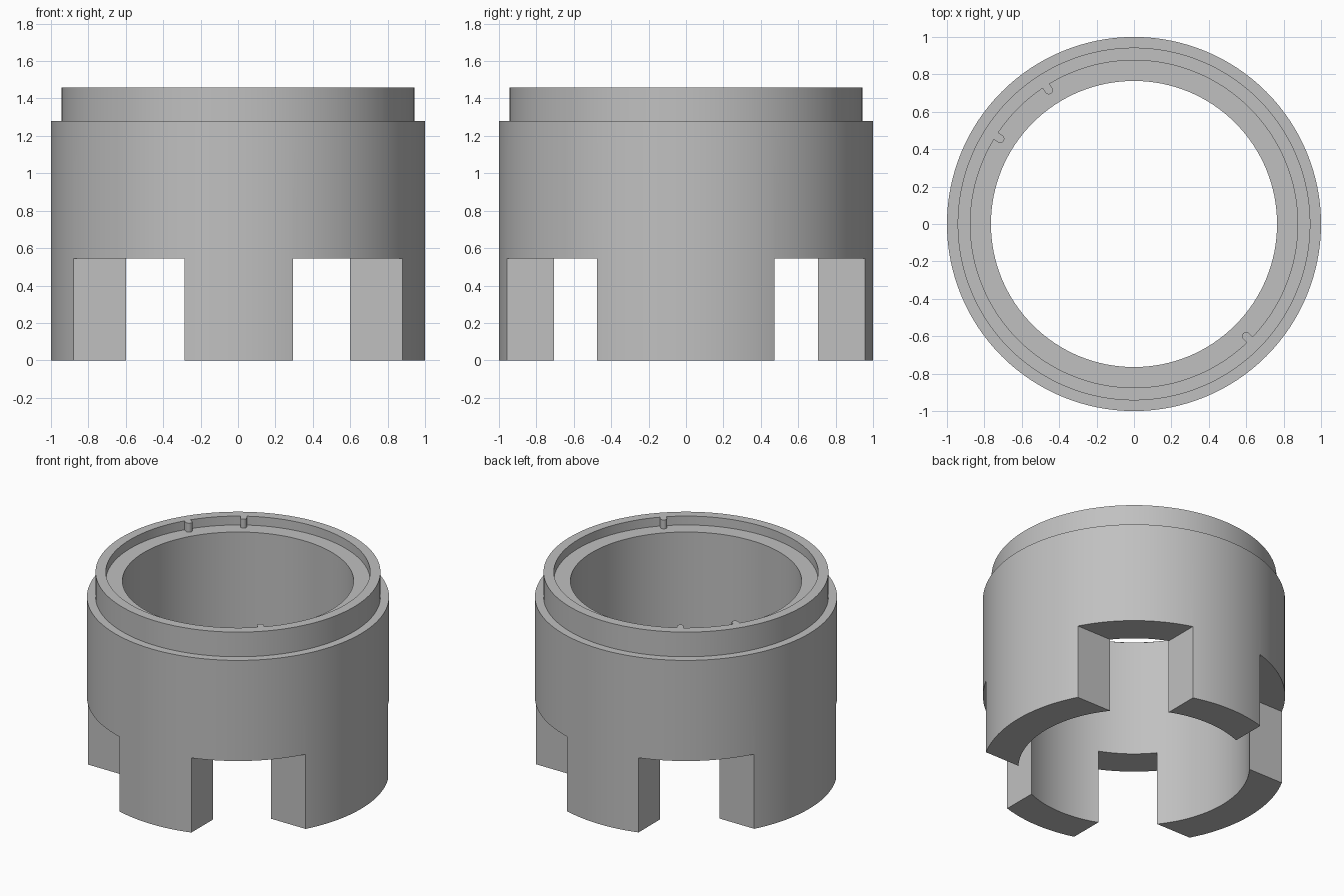
import bpy, bmesh
from math import cos, sin, pi, radians

SEGMENTS = 128
RIM_Z, SHOULDER_Z, LEDGE_Z, SLOT_Z = 1.46, 1.28, 1.395, 0.545
OUTER, BORE, LIP_OUTER, LIP_INNER = 1.0, 0.765, 0.943, 0.875

default = bpy.data.objects.get("Cube")
if default:
    bpy.data.objects.remove(default, do_unlink=True)

grey = bpy.data.materials.new("plain_grey")
grey.use_nodes = True
colour = (0.53, 0.53, 0.53, 1)
grey.diffuse_color = colour
grey.node_tree.nodes["Principled BSDF"].inputs["Base Color"].default_value = colour


def finish(bm, name):
    bmesh.ops.recalc_face_normals(bm, faces=bm.faces)
    mesh = bpy.data.meshes.new(name)
    bm.to_mesh(mesh)
    bm.free()
    mesh.materials.append(grey)
    obj = bpy.data.objects.new(name, mesh)
    bpy.context.collection.objects.link(obj)
    return obj


def select_only(obj):
    bpy.ops.object.select_all(action='DESELECT')
    obj.select_set(True)
    bpy.context.view_layer.objects.active = obj


def lathe(name, profile):
    """Closed (radius, height) profile turned around z."""
    bm = bmesh.new()
    rings = []
    for i in range(SEGMENTS):
        a = 2 * pi * i / SEGMENTS
        rings.append([bm.verts.new((r * cos(a), r * sin(a), z)) for r, z in profile])
    n = len(profile)
    for i, ring in enumerate(rings):
        nxt = rings[(i + 1) % SEGMENTS]
        for j in range(n):
            k = (j + 1) % n
            bm.faces.new((ring[j], nxt[j], nxt[k], ring[k]))
    return finish(bm, name)


def prism(name, outline, z0, z1):
    """Vertical prism from a flat outline."""
    bm = bmesh.new()
    base = bm.faces.new([bm.verts.new((x, y, z0)) for x, y in outline])
    top = bmesh.ops.extrude_face_region(bm, geom=[base])["geom"]
    verts = [v for v in top if isinstance(v, bmesh.types.BMVert)]
    bmesh.ops.translate(bm, verts=verts, vec=(0, 0, z1 - z0))
    return finish(bm, name)


# Collar body with shoulder, raised lip and inner ledge
body = lathe("collar_body", [
    (BORE, 0), (OUTER, 0), (OUTER, SHOULDER_Z), (LIP_OUTER, SHOULDER_Z),
    (LIP_OUTER, RIM_Z), (LIP_INNER, RIM_Z), (LIP_INNER, LEDGE_Z), (BORE, LEDGE_Z)])

# Four square-cornered slots that leave the feet
for sx in (-1, 1):
    for sy in (-1, 1):
        x0, y0 = sx * 0.29 + 0.003, sy * 0.474 - 0.002
        x1, y1 = sx * 1.2, sy * 1.2
        cutter = prism("slot_cutter", [(x0, y0), (x1, y0), (x1, y1), (x0, y1)], -0.2, SLOT_Z)
        cutter.hide_render = True
        mod = body.modifiers.new("slot", 'BOOLEAN')
        mod.operation, mod.solver, mod.object = 'DIFFERENCE', 'EXACT', cutter
        select_only(body)
        bpy.ops.object.modifier_apply(modifier=mod.name)
        bpy.data.objects.remove(cutter, do_unlink=True)

# Round-nosed keys on the inside of the lip
HALF, TIP = 0.022, 0.826
keys = []
for label, angle in (("back", 122.5), ("side", 147.5), ("front", -45)):
    a = radians(angle)
    outline = [(LIP_INNER + 0.02, -HALF), (LIP_INNER + 0.02, HALF)]
    for i in range(9):
        t = pi / 2 + pi * i / 8
        outline.append((TIP + HALF + HALF * cos(t), HALF * sin(t)))
    turned = [(r * cos(a) - s * sin(a), r * sin(a) + s * cos(a)) for r, s in outline]
    keys.append(prism(label + "_key", turned, LEDGE_Z - 0.01, RIM_Z))

for obj in [body] + keys:
    select_only(obj)
    bpy.ops.object.shade_smooth_by_angle(angle=radians(30))
